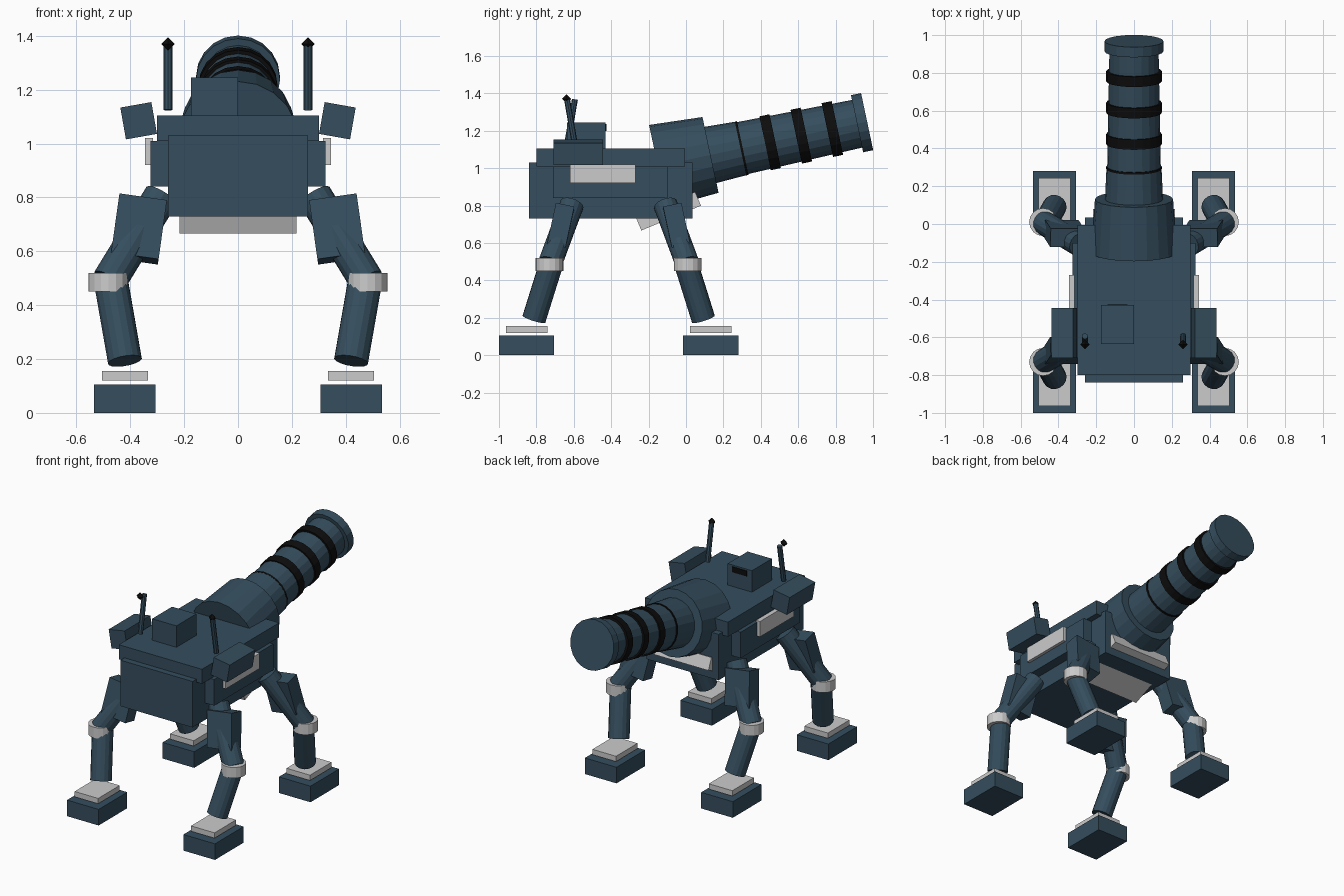
import bpy, bmesh
from math import radians, cos, sin
from mathutils import Vector, Matrix, Euler

if "Cube" in bpy.data.objects:
    bpy.data.objects.remove(bpy.data.objects["Cube"])


def material(name, rgb):
    m = bpy.data.materials.new(name)
    m.diffuse_color = (*rgb, 1)
    m.use_nodes = True
    m.node_tree.nodes["Principled BSDF"].inputs["Base Color"].default_value = m.diffuse_color
    return m


BLUE = material("dark_blue", (0.035, 0.075, 0.11))
BLACK = material("black", (0.004, 0.004, 0.004))


def finish(name, bm, mat):
    bmesh.ops.recalc_face_normals(bm, faces=bm.faces)
    me = bpy.data.meshes.new(name)
    bm.to_mesh(me)
    bm.free()
    if mat:
        me.materials.append(mat)
    ob = bpy.data.objects.new(name, me)
    bpy.context.collection.objects.link(ob)
    return ob


def box(name, centre, size, mat=BLUE, rot=(0, 0, 0)):
    bm = bmesh.new()
    m = (Matrix.Translation(centre)
         @ Euler([radians(a) for a in rot]).to_matrix().to_4x4()
         @ Matrix.Diagonal((*size, 1)))
    bmesh.ops.create_cube(bm, size=1, matrix=m)
    return finish(name, bm, mat)


def span(name, lo, hi, mat=BLUE):
    lo, hi = Vector(lo), Vector(hi)
    return box(name, (lo + hi) / 2, hi - lo, mat)


def rod(name, a, b, r1, r2, mat=BLUE, sides=16):
    a, b = Vector(a), Vector(b)
    d = b - a
    bm = bmesh.new()
    m = Matrix.Translation((a + b) / 2) @ d.to_track_quat('Z', 'Y').to_matrix().to_4x4()
    bmesh.ops.create_cone(bm, cap_ends=True, segments=sides, radius1=r1,
                          radius2=r2, depth=d.length, matrix=m)
    return finish(name, bm, mat)


# Hull
span("hull", (-.26, -.84, .73), (.26, .035, 1.03))
span("roof_slab", (-.30, -.80, 1.01), (.30, -.005, 1.105))
span("side_armour", (-.325, -.71, .84), (.325, -.10, 1.01))
box("belly_plate", (0, -.095, .77), (.435, .345, .08), None, (22.6, 0, 0))

# Roof hatch with viewing slot
span("sensor_hatch", (-.175, -.635, 1.10), (0, -.43, 1.245))
span("sensor_slot", (-.14, -.44, 1.20), (-.035, -.425, 1.235), BLACK)

# Cannon, built along an axis tilted up by 12 degrees
TILT = radians(12)


def axis(s):
    return (0, s * cos(TILT), 1.043 + s * sin(TILT))


for name, s0, s1, r0, r1, mat in [
        ("cannon_breech", -.154, .134, .225, .207, BLUE),
        ("barrel_sleeve", .10, .30, .155, .146, BLUE),
        ("barrel_seam", .298, .310, .147, .147, BLACK),
        ("barrel", .30, .95, .142, .130, BLUE),
        ("muzzle_flange", .935, .99, .156, .156, BLUE)]:
    rod(name, axis(s0), axis(s1), r0, r1, mat, 20)
for i, s in enumerate((.46, .63, .80)):
    rod(f"barrel_ring_{i + 1}", axis(s - .0275), axis(s + .0275), .147, .147, BLACK, 20)

for sx, side in ((1, "right"), (-1, "left")):
    # Side panel and tilted roof pod
    box(f"side_panel_{side}", (sx * .33, -.445, .97), (.03, .35, .10), None)
    box(f"roof_pod_{side}", (sx * .369, -.577, 1.085), (.117, .265, .12),
        BLUE, (0, sx * 10, 0))

    # Antenna with its pointed tip
    lean = -sx * .021
    rod(f"antenna_{side}", (sx * .26, -.615 - lean, 1.125),
        (sx * .26, -.615 + lean, 1.368), .016, .016, BLUE, 8)
    bm = bmesh.new()
    bmesh.ops.create_uvsphere(bm, u_segments=4, v_segments=2, radius=.025,
                              matrix=Matrix.Translation((sx * .26, -.638, 1.37)))
    finish(f"antenna_tip_{side}", bm, BLACK)

    # Legs, mirrored around the middle of the hull
    for sy, end in ((-1, "front"), (1, "rear")):
        tag = f"{end}_{side}"

        def p(x, d, z):
            return (sx * x, -.36 + sy * d, z)

        box(f"thigh_guard_{tag}", p(.369, .31, .683), (.178, .10, .226),
            BLUE, (sy * 12, -sx * 8, 0))
        rod(f"thigh_{tag}", p(.285, .25, .805), p(.478, .367, .49), .065, .065)
        rod(f"knee_{tag}", p(.481, .37, .45), p(.481, .37, .52), .074, .074, None)
        rod(f"shin_{tag}", p(.472, .36, .49), p(.42, .453, .193), .064, .064)
        box(f"ankle_plate_{tag}", p(.42, .4925, .1375), (.17, .222, .035), None)
        box(f"foot_{tag}", p(.42, .4925, .0525), (.228, .295, .105))
